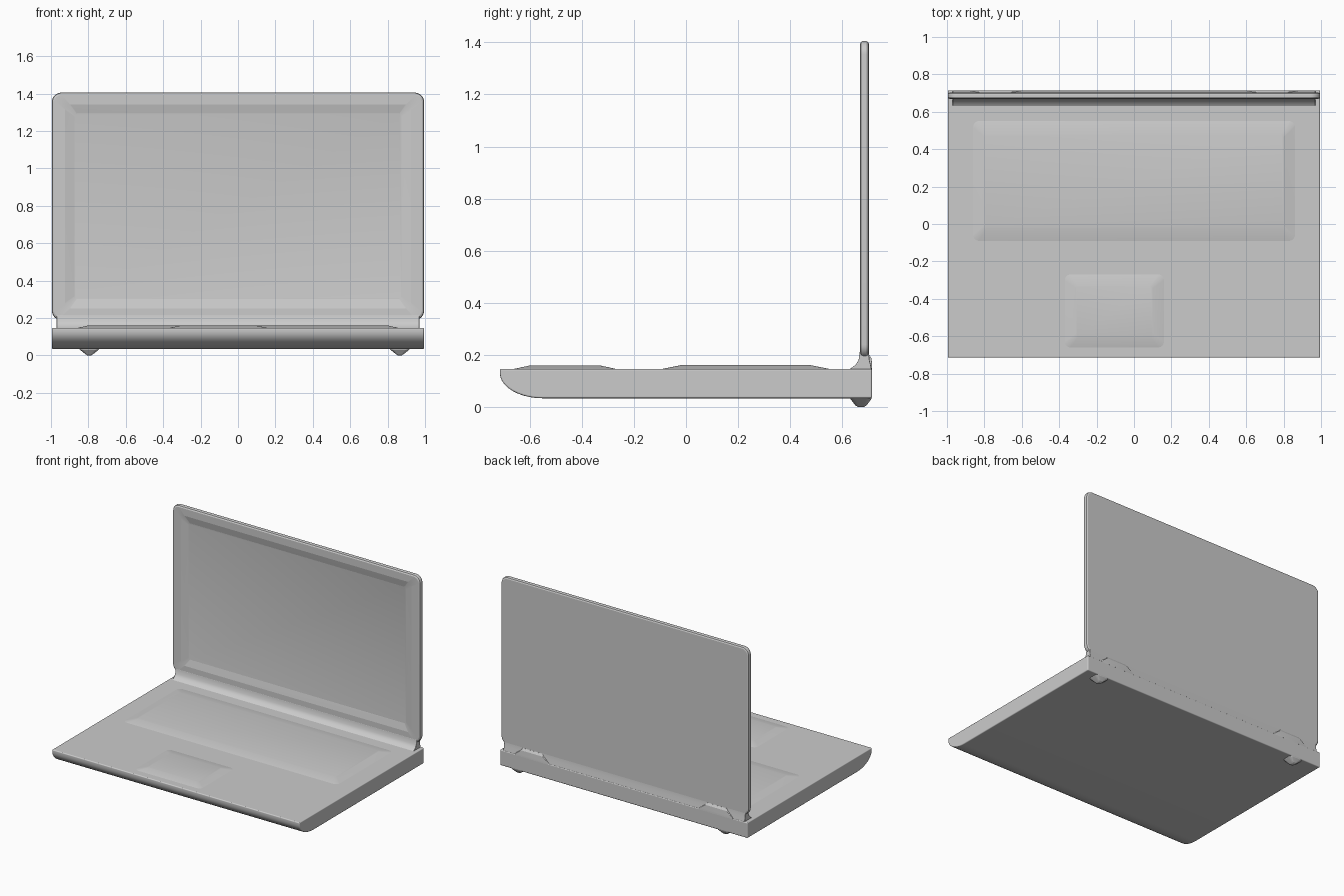
import bpy, bmesh, math

cube = bpy.data.objects.get("Cube")
if cube:
    bpy.data.objects.remove(cube, do_unlink=True)

GREY = (0.6, 0.6, 0.6, 1)
mat = bpy.data.materials.new("light grey")
mat.use_nodes = True
mat.diffuse_color = GREY
mat.node_tree.nodes["Principled BSDF"].inputs["Base Color"].default_value = GREY


def finish(name, bm, angle, bevel=0):
    """Turn a bmesh into a shaded, coloured object."""
    bmesh.ops.recalc_face_normals(bm, faces=bm.faces)
    mesh = bpy.data.meshes.new(name)
    bm.to_mesh(mesh)
    bm.free()
    ob = bpy.data.objects.new(name, mesh)
    bpy.context.collection.objects.link(ob)
    mesh.materials.append(mat)
    bpy.ops.object.select_all(action="DESELECT")
    ob.select_set(True)
    bpy.context.view_layer.objects.active = ob
    bpy.ops.object.shade_smooth_by_angle(angle=math.radians(angle))
    if bevel:
        mod = ob.modifiers.new("bevel", "BEVEL")
        mod.width, mod.segments = bevel, 3
        mod.limit_method = "ANGLE"
        mod.angle_limit = math.radians(40)
        mod.harden_normals = True
    return ob


def extrude_x(name, profile, half_width, bevel):
    """Extrude a (y, z) side profile across the width."""
    bm = bmesh.new()
    face = bm.faces.new([bm.verts.new((-half_width, y, z)) for y, z in profile])
    out = bmesh.ops.extrude_face_region(bm, geom=[face])
    moved = [g for g in out["geom"] if isinstance(g, bmesh.types.BMVert)]
    bmesh.ops.translate(bm, verts=moved, vec=(2 * half_width, 0, 0))
    return finish(name, bm, 25, bevel)


def loft(name, centre, rings, upright=False):
    """Join rounded rectangles (half width, half height, radius, depth)."""
    bm = bmesh.new()
    steps = 8
    loops = []
    for w, h, r, depth in rings:
        loop = []
        for corner, (sx, sy) in enumerate([(1, 1), (-1, 1), (-1, -1), (1, -1)]):
            for i in range(steps + 1):
                a = (corner + i / steps) * math.pi / 2
                u = centre[0] + sx * (w - r) + r * math.cos(a)
                v = centre[1] + sy * (h - r) + r * math.sin(a)
                loop.append(bm.verts.new((u, depth, v) if upright else (u, v, depth)))
        loops.append(loop)
    for a, b in zip(loops, loops[1:]):
        for i in range(len(a)):
            j = (i + 1) % len(a)
            bm.faces.new((a[i], a[j], b[j], b[i]))
    bm.faces.new(loops[0])
    bm.faces.new(loops[-1])
    return finish(name, bm, 12)


# Base body with a curved underside at the front
nose = [(-0.55 - 0.165 * math.sin(t), 0.13 - 0.097 * math.cos(t))
        for t in (i * math.pi / 20 for i in range(11))]
extrude_x("base", nose + [(-0.715, 0.146), (0.715, 0.146), (0.715, 0.033)], 0.995, 0.007)

# Raised keyboard deck and touchpad
loft("keyboard_deck", (0, 0.23), [(0.86, 0.32, 0.03, 0.14), (0.86, 0.32, 0.03, 0.146),
                                  (0.80, 0.25, 0.015, 0.16)])
loft("touchpad", (-0.105, -0.465), [(0.265, 0.195, 0.03, 0.14), (0.265, 0.195, 0.03, 0.146),
                                    (0.205, 0.135, 0.015, 0.159)])

# Lid with a recessed screen
loft("lid", (0, 0.797), [(0.983, 0.596, 0.04, 0.703), (0.992, 0.605, 0.048, 0.699),
                         (0.995, 0.608, 0.05, 0.692), (0.995, 0.608, 0.05, 0.680),
                         (0.992, 0.605, 0.048, 0.673), (0.983, 0.596, 0.04, 0.668),
                         (0.925, 0.545, 0.03, 0.668), (0.875, 0.495, 0.015, 0.680)],
     upright=True)

# Flared neck joining the lid to the base
extrude_x("neck", [(0.62, 0.14), (0.635, 0.149), (0.652, 0.162), (0.663, 0.18),
                   (0.668, 0.215), (0.702, 0.215), (0.705, 0.18), (0.711, 0.155),
                   (0.713, 0.14)], 0.97, 0.004)

# Hinge bulges and rear feet
for side, sx, foot_x in (("left", 1, 0.865), ("right", -1, -0.795)):
    loft(side + "_hinge", (sx * 0.74, 0.698), [(0.14, 0.017, 0.006, 0.14),
                                               (0.13, 0.017, 0.006, 0.155),
                                               (0.09, 0.015, 0.006, 0.185),
                                               (0.08, 0.006, 0.004, 0.2)])
    loft(side + "_foot", (foot_x, 0.672), [(0.055, 0.043, 0.02, 0.04),
                                           (0.05, 0.04, 0.02, 0.03),
                                           (0.02, 0.022, 0.012, 0.006),
                                           (0.01, 0.012, 0.008, 0)])
